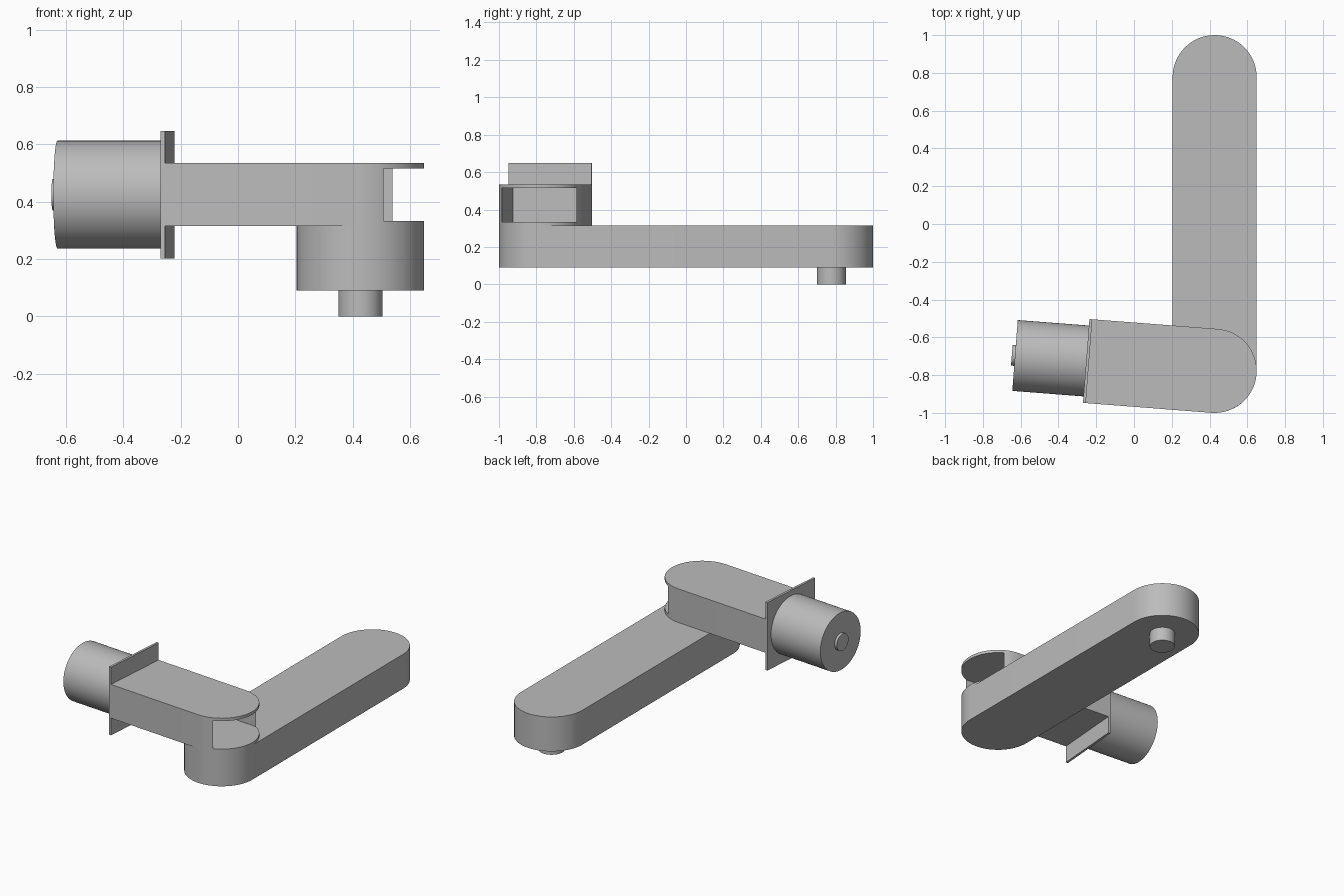
import bpy, bmesh, math
from mathutils import Matrix, Vector

cube = bpy.data.objects.get("Cube")
if cube:
    bpy.data.objects.remove(cube, do_unlink=True)

grey = bpy.data.materials.new("plain_grey")
grey.use_nodes = True
colour = (0.5, 0.5, 0.5, 1)
grey.diffuse_color = colour
grey.node_tree.nodes["Principled BSDF"].inputs["Base Color"].default_value = colour

R = 0.2225                        # rounded end radius of both arms
PIVOT = Vector((0.427, -0.7775, 0))
UPPER = Matrix.Translation(PIVOT) @ Matrix.Rotation(math.radians(-4.4), 4, "Z")
MID = 0.425                       # centre height of upper arm


def finish(name, bm, matrix=Matrix.Identity(4)):
    bmesh.ops.recalc_face_normals(bm, faces=bm.faces)
    bm.transform(matrix)
    mesh = bpy.data.meshes.new(name)
    bm.to_mesh(mesh)
    bm.free()
    mesh.materials.append(grey)
    obj = bpy.data.objects.new(name, mesh)
    bpy.context.collection.objects.link(obj)
    return obj


def smooth(obj):
    bpy.ops.object.select_all(action="DESELECT")
    obj.select_set(True)
    bpy.context.view_layer.objects.active = obj
    bpy.ops.object.shade_smooth_by_angle(angle=math.radians(30))


def prism(name, outline, z0, z1, matrix):
    bm = bmesh.new()
    face = bm.faces.new([bm.verts.new((x, y, z0)) for x, y in outline])
    top = bmesh.ops.extrude_face_region(bm, geom=[face])["geom"]
    bmesh.ops.translate(bm, vec=(0, 0, z1 - z0),
                        verts=[v for v in top if isinstance(v, bmesh.types.BMVert)])
    return finish(name, bm, matrix)


def box(name, x0, x1, half_y, z0, z1, matrix):
    outline = [(x0, -half_y), (x1, -half_y), (x1, half_y), (x0, half_y)]
    return prism(name, outline, z0, z1, matrix)


def arc(cx, cy, start, steps=32):
    return [(cx + R * math.cos(start + math.pi * i / steps),
             cy + R * math.sin(start + math.pi * i / steps)) for i in range(steps + 1)]


def cylinder(name, radius, depth, matrix):
    bm = bmesh.new()
    bmesh.ops.create_cone(bm, cap_ends=True, segments=64, radius1=radius,
                          radius2=radius, depth=depth)
    obj = finish(name, bm, matrix)
    smooth(obj)
    return obj


# Lower arm: a bar rounded at both ends, with a peg below its far end
ends = arc(PIVOT.x, -PIVOT.y, 0) + arc(PIVOT.x, PIVOT.y, math.pi)
smooth(prism("lower_arm", ends, 0.09, 0.315, Matrix.Identity(4)))
cylinder("lower_peg", 0.077, 0.1, Matrix.Translation((PIVOT.x, -PIVOT.y, 0.05)))

# Upper arm: a hollow bar, open at its rounded end
flange_in, flange_out = -0.667, -0.682
outline = arc(0, 0, -math.pi / 2) + [(flange_in, R), (flange_in, -R)]
arm = prism("upper_arm", outline, 0.315, 0.535, UPPER)
cutter = box("cavity_cutter", flange_in - 0.05, 0.4, 0.2, 0.333, 0.516, UPPER)
cutter.hide_render = True
cut = arm.modifiers.new("cavity", "BOOLEAN")
cut.operation, cut.solver, cut.object = "DIFFERENCE", "EXACT", cutter
bpy.context.view_layer.objects.active = arm
bpy.ops.object.modifier_apply(modifier=cut.name)
bpy.data.objects.remove(cutter, do_unlink=True)
smooth(arm)

# Square flange closing the straight end
box("motor_flange", flange_out, flange_in, R, MID - R, MID + R, UPPER)


# Motor and rear stub lie along the upper arm
def along_arm(name, radius, x0, x1):
    place = Matrix.Translation(((x0 + x1) / 2, 0, MID)) @ Matrix.Rotation(math.pi / 2, 4, "Y")
    cylinder(name, radius, x1 - x0, UPPER @ place)


along_arm("motor_body", 0.188, -1.06, flange_out)
along_arm("motor_stub", 0.055, -1.077, -1.05)
